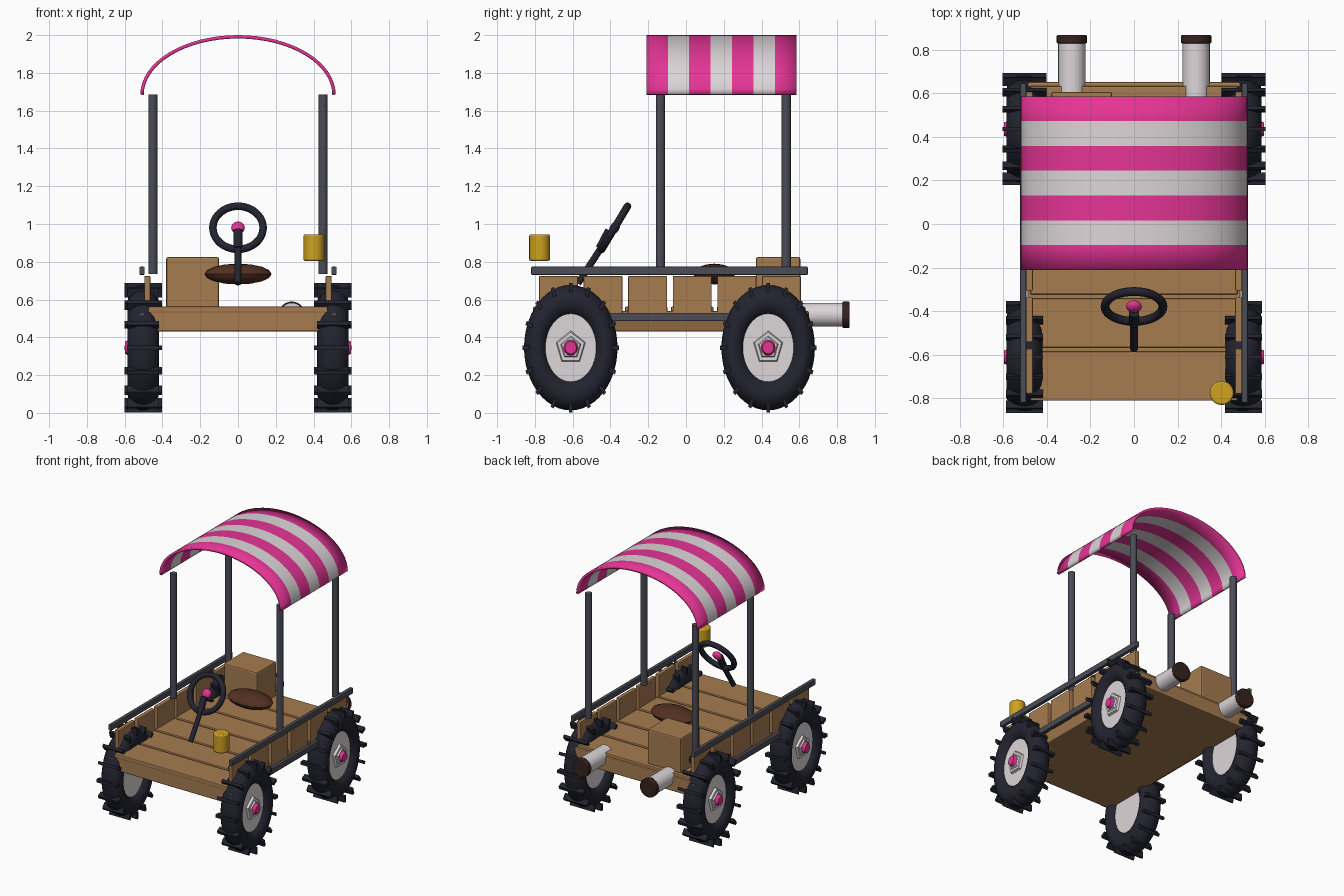
import bpy, bmesh, math
from mathutils import Vector, Matrix

cube = bpy.data.objects.get("Cube")
if cube:
    bpy.data.objects.remove(cube, do_unlink=True)


def material(name, rgb):
    m = bpy.data.materials.new(name)
    m.use_nodes = True
    m.diffuse_color = (*rgb, 1)
    bsdf = next(n for n in m.node_tree.nodes if n.type == 'BSDF_PRINCIPLED')
    bsdf.inputs["Base Color"].default_value = (*rgb, 1)
    return m


WOOD = material("wood", (0.38, 0.2, 0.08))
PINK = material("pink", (0.78, 0.035, 0.3))
WHITE = material("off white", (0.72, 0.67, 0.69))
RUBBER = material("black rubber", (0.016, 0.017, 0.028))
STEEL = material("grey steel", (0.07, 0.073, 0.092))
LEATHER = material("brown leather", (0.085, 0.03, 0.016))
GOLD = material("gold", (0.62, 0.36, 0.015))
SOOT = material("dark brown", (0.035, 0.016, 0.013))


def finish(name, bm, mats, smooth=False, bevel=0):
    mesh = bpy.data.meshes.new(name)
    bm.to_mesh(mesh)
    bm.free()
    ob = bpy.data.objects.new(name, mesh)
    bpy.context.collection.objects.link(ob)
    for m in mats:
        mesh.materials.append(m)
    if bevel:
        mod = ob.modifiers.new("bevel", 'BEVEL')
        mod.width, mod.segments = bevel, 2
    if smooth:
        bpy.ops.object.select_all(action='DESELECT')
        ob.select_set(True)
        bpy.context.view_layer.objects.active = ob
        bpy.ops.object.shade_smooth_by_angle(angle=math.radians(40))
    return ob


def box(name, lo, hi, mat, bevel=0.006, taper=1):
    """Box between two corners; taper narrows the underside."""
    lo, hi = Vector(lo), Vector(hi)
    bm = bmesh.new()
    bmesh.ops.create_cube(bm, size=1)
    for v in bm.verts:
        if v.co.z < 0:
            v.co.x *= taper
        v.co = (lo + hi) / 2 + v.co * (hi - lo)
    return finish(name, bm, [mat], bevel=bevel)


def rod(name, a, b, r, mat, r2=None, sides=24, stretch=1, bevel=0):
    """Cylinder or cone from a to b; stretch scales it in z about its start."""
    a, b = Vector(a), Vector(b)
    bm = bmesh.new()
    bmesh.ops.create_cone(bm, cap_ends=True, segments=sides, radius1=r,
                          radius2=r if r2 is None else r2, depth=(b - a).length)
    turn = (b - a).to_track_quat('Z', 'Y').to_matrix().to_4x4()
    bm.transform(Matrix.Translation((a + b) / 2) @ turn)
    for v in bm.verts:
        v.co.z = a.z + (v.co.z - a.z) * stretch
    return finish(name, bm, [mat], smooth=sides > 8, bevel=bevel)


def torus(name, major, minor, matrix, mat, n=48, k=16):
    bm = bmesh.new()
    rings = []
    for i in range(n):
        a = math.tau * i / n
        ring = []
        for j in range(k):
            b = math.tau * j / k
            d = major + minor * math.cos(b)
            ring.append(bm.verts.new((d * math.cos(a), d * math.sin(a), minor * math.sin(b))))
        rings.append(ring)
    for i in range(n):
        p, q = rings[i], rings[(i + 1) % n]
        for j in range(k):
            m = (j + 1) % k
            bm.faces.new((p[j], q[j], q[m], p[m]))
    bm.transform(matrix)
    return finish(name, bm, [mat], smooth=True)


# Deck with cross planks
box("deck_base", (-0.49, -0.805, 0.43), (0.49, 0.65, 0.54), WOOD, 0.008, taper=0.93)
for i in range(6):
    y = -0.81 + i * 0.2435
    box("deck_plank", (-0.475, y, 0.53), (0.475, y + 0.225, 0.562), WOOD)

# Side boards, rails and canopy posts
for s, side in ((1, "left"), (-1, "right")):
    for i in range(6):
        y = -0.675 + i * 0.236
        box(side + "_side_board", (s * 0.48 - 0.016, y - 0.103, 0.5),
            (s * 0.48 + 0.016, y + 0.103, 0.725), WOOD)
    for z, label in ((0.752, "top_rail"), (0.508, "lower_rail")):
        box(side + "_" + label, (s * 0.508 - 0.014, -0.82, z - 0.022),
            (s * 0.508 + 0.014, 0.645, z + 0.022), STEEL)
    for y in (-0.135, 0.53):
        rod(side + "_post", (s * 0.45, y, 0.735), (s * 0.45, y, 1.685), 0.025, STEEL, sides=16)

# Striped arched canopy
bm = bmesh.new()
N, STRIPES = 32, 7
grid = [[bm.verts.new((0.517 * math.cos(math.pi * i / N), -0.21 + 0.795 * j / STRIPES,
                       1.685 + 0.315 * math.sin(math.pi * i / N)))
         for j in range(STRIPES + 1)] for i in range(N + 1)]
for i in range(N):
    for j in range(STRIPES):
        f = bm.faces.new((grid[i][j], grid[i][j + 1], grid[i + 1][j + 1], grid[i + 1][j]))
        f.material_index = j % 2
canopy = finish("canopy", bm, [PINK, WHITE], smooth=True)
solid = canopy.modifiers.new("thickness", 'SOLIDIFY')
solid.thickness, solid.offset = 0.018, -1

# Tall oval wheels with cross lugs
RY, RZ, HUB_Z = 0.25, 0.335, 0.345
for y, end, lug in ((-0.61, "front", 0.085), (0.435, "rear", 0.1)):
    for s, side in ((1, "left"), (-1, "right")):
        name = end + "_" + side
        at = Matrix.Translation((s * 0.502, y, HUB_Z))
        shape = at @ Matrix.Diagonal((0.33, RY, RZ, 1))
        torus(name + "_tyre", 0.74, 0.25, shape @ Matrix.Rotation(math.pi / 2, 4, 'Y'), RUBBER)
        bm = bmesh.new()
        for i in range(16):
            spin = Matrix.Rotation(math.tau * i / 16, 4, 'X')
            bar = Matrix.Translation((0, 0, 0.95)) @ Matrix.Diagonal((lug * 2, 0.07, 0.15, 1))
            bmesh.ops.create_cube(bm, size=1,
                                  matrix=at @ Matrix.Diagonal((1, RY, RZ, 1)) @ spin @ bar)
        finish(name + "_tyre_lugs", bm, [RUBBER])

        def disc(label, x1, x2, r, mat, r2=None, sides=32):
            rod(name + label, (s * x1, y, HUB_Z), (s * x2, y, HUB_Z), r, mat,
                r2, sides, stretch=RZ / RY if sides > 20 else 1.1)
        disc("_hub", 0.455, 0.548, 0.137, WHITE)
        disc("_hub_nut", 0.54, 0.565, 0.085, WHITE, 0.075, 5)
        disc("_hub_nut_top", 0.56, 0.575, 0.06, WHITE, 0.05, 5)
        disc("_hub_cap", 0.57, 0.597, 0.04, PINK, 0.03, 12)

# Exhaust pipes
for s, side in ((1, "left"), (-1, "right")):
    x = s * 0.285
    rod(side + "_exhaust_pipe", (x, 0.56, 0.52), (x, 0.84, 0.52), 0.063, WHITE)
    rod(side + "_exhaust_tip", (x, 0.828, 0.52), (x, 0.866, 0.52), 0.07, SOOT, bevel=0.006)

# Cargo box and lamp
box("cargo_box", (-0.38, 0.37, 0.555), (-0.1, 0.605, 0.825), WOOD, 0.01)
rod("lamp", (0.402, -0.775, 0.805), (0.402, -0.775, 0.945), 0.055, GOLD, bevel=0.008)

# Seat cushion
bm = bmesh.new()
bmesh.ops.create_uvsphere(bm, u_segments=16, v_segments=8, radius=1)
bm.transform(Matrix.Translation((0, 0.15, 0.735)) @ Matrix.Diagonal((0.178, 0.11, 0.055, 1)))
finish("seat", bm, [LEATHER], smooth=True)

# Steering wheel and column
centre = Vector((0, -0.378, 0.98))
tilt = Matrix.Translation(centre) @ Matrix.Rotation(math.radians(59), 4, 'X')
torus("steering_wheel", 0.133, 0.02, tilt, RUBBER, 40, 12)
rod("steering_column", (0, -0.572, 0.685), (0, -0.39, 0.965), 0.018, RUBBER, sides=16)
rod("steering_collar", (0, -0.455, 0.87), (0, -0.405, 0.965), 0.024, RUBBER, sides=16)
bm = bmesh.new()
bmesh.ops.create_uvsphere(bm, u_segments=16, v_segments=10, radius=0.036)
bm.transform(tilt @ Matrix.Diagonal((1, 1, 0.7, 1)))
finish("steering_hub", bm, [PINK], smooth=True)
